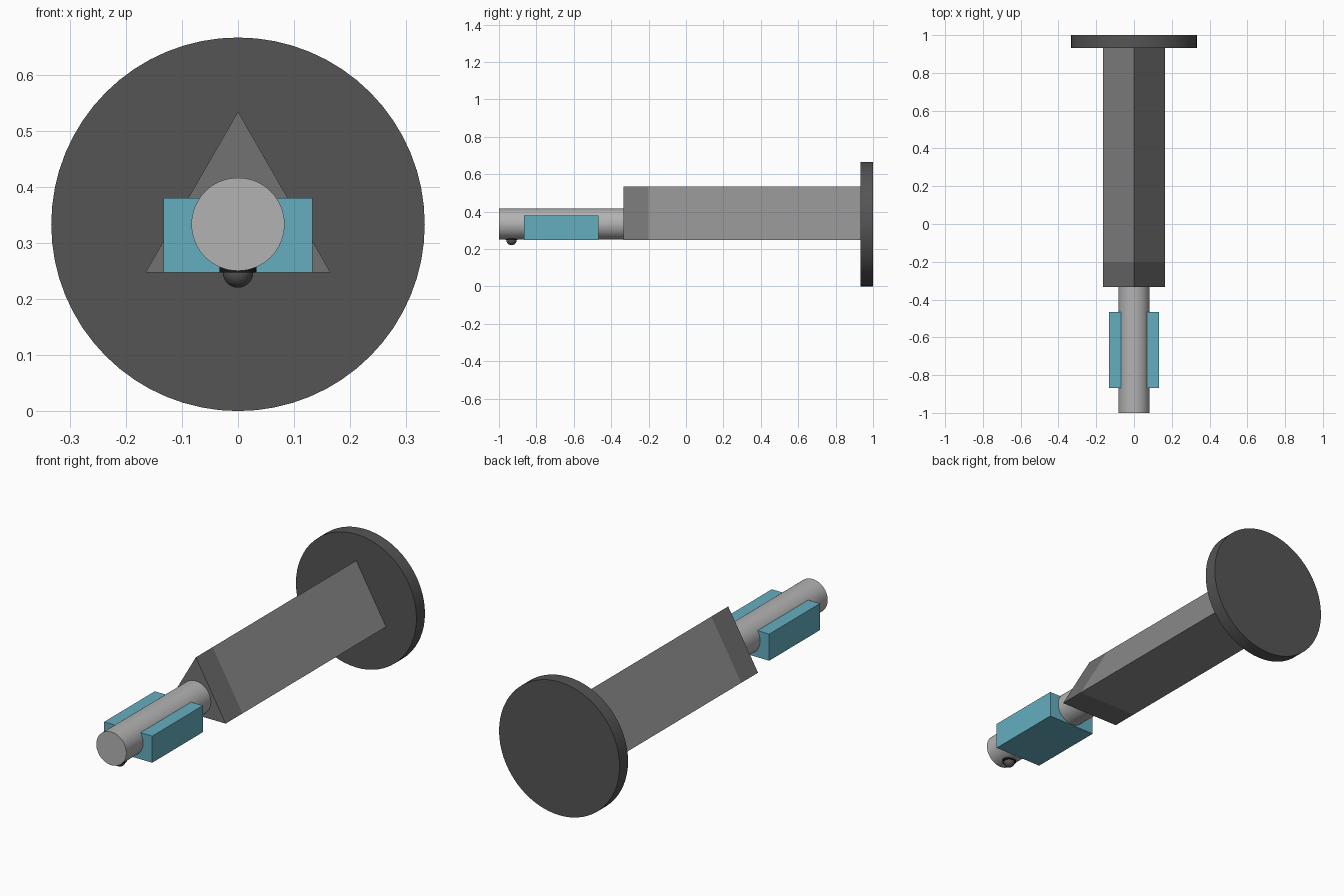
import bpy, bmesh
from math import pi, radians

if "Cube" in bpy.data.objects:
    bpy.data.objects.remove(bpy.data.objects["Cube"])

AXIS_Z = 0.333


def material(name, rgb):
    m = bpy.data.materials.new(name)
    m.diffuse_color = (*rgb, 1)
    m.use_nodes = True
    m.node_tree.nodes["Principled BSDF"].inputs["Base Color"].default_value = m.diffuse_color
    return m


dark = material("dark_grey", (0.09, 0.09, 0.09))
black = material("black", (0.01, 0.01, 0.01))
mid = material("mid_grey", (0.27, 0.27, 0.27))
band = material("band_grey", (0.17, 0.17, 0.17))
light = material("light_grey", (0.45, 0.45, 0.45))
blue = material("blue", (0.13, 0.42, 0.53))


def finish(name, mat, smooth=True):
    ob = bpy.context.object
    ob.name = name
    ob.data.materials.append(mat)
    if smooth:
        bpy.ops.object.shade_smooth_by_angle(angle=radians(40))
    return ob


def rod(name, radius, y0, y1, mat):
    """Round bar lying along y."""
    bpy.ops.mesh.primitive_cylinder_add(
        vertices=64, radius=radius, depth=y1 - y0,
        location=(0, (y0 + y1) / 2, AXIS_Z), rotation=(pi / 2, 0, 0))
    return finish(name, mat)


def prism(name, profile, y0, y1, mat):
    """Extrude an x-z profile along y."""
    bm = bmesh.new()
    face = bm.faces.new([bm.verts.new((x, y0, z)) for x, z in profile])
    new = bmesh.ops.extrude_face_region(bm, geom=[face])["geom"]
    verts = [v for v in new if isinstance(v, bmesh.types.BMVert)]
    bmesh.ops.translate(bm, vec=(0, y1 - y0, 0), verts=verts)
    bmesh.ops.recalc_face_normals(bm, faces=bm.faces)
    me = bpy.data.meshes.new(name)
    bm.to_mesh(me)
    bm.free()
    ob = bpy.data.objects.new(name, me)
    bpy.context.collection.objects.link(ob)
    me.materials.append(mat)


# Large end disc
rod("end_disc", 0.333, 0.933, 1.0, dark)

# Triangular body with a darker collar at its front
triangle = [(-0.165, 0.247), (0.165, 0.247), (0, 0.534)]
prism("triangular_body", triangle, -0.2, 0.998, mid)
prism("body_collar", triangle, -0.333, -0.2, band)

# Round front barrel
rod("front_barrel", 0.083, -1.0, -0.333, light)

# Blue block wrapped around the barrel
block = [(-0.133, 0.247), (0.133, 0.247), (0.133, 0.38), (-0.133, 0.38)]
prism("side_block", block, -0.867, -0.467, blue)

# Button and its seat under the tip
bpy.ops.mesh.primitive_cylinder_add(vertices=32, radius=0.033, depth=0.014,
                                    location=(0, -0.933, 0.254))
finish("button_seat", black)
bpy.ops.mesh.primitive_uv_sphere_add(segments=32, ring_count=16, radius=0.027,
                                     location=(0, -0.933, 0.247))
finish("button", dark)
